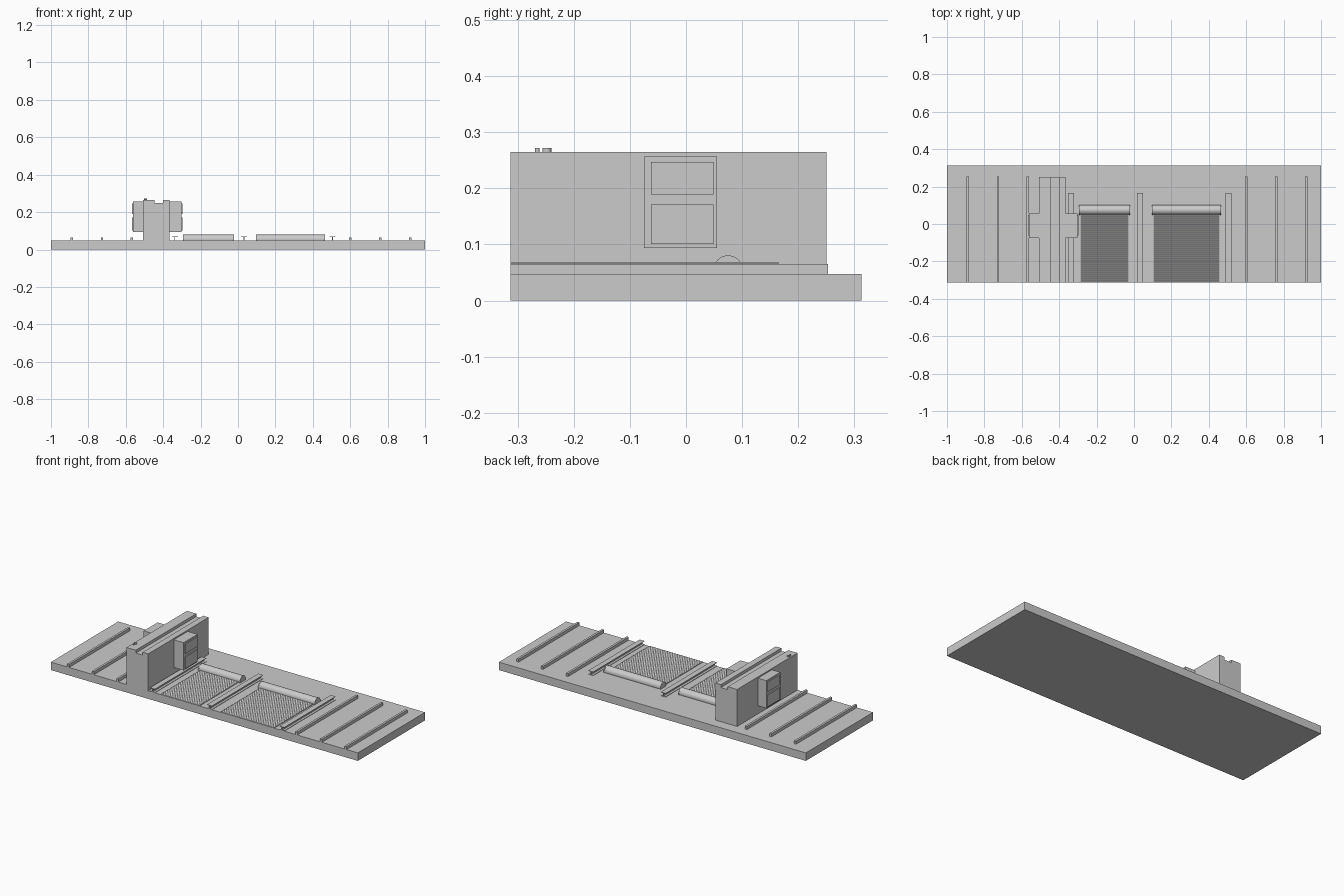
import bpy
import bmesh
import math

cube = bpy.data.objects.get("Cube")
if cube:
    bpy.data.objects.remove(cube, do_unlink=True)

grey = bpy.data.materials.new("plain grey")
grey.use_nodes = True
COLOUR = (0.6, 0.6, 0.6, 1)
grey.diffuse_color = COLOUR
grey.node_tree.nodes["Principled BSDF"].inputs["Base Color"].default_value = COLOUR

FRONT, DECK = -0.313, 0.047


def finish(name, bm):
    bmesh.ops.recalc_face_normals(bm, faces=bm.faces)
    mesh = bpy.data.meshes.new(name)
    bm.to_mesh(mesh)
    bm.free()
    mesh.materials.append(grey)
    ob = bpy.data.objects.new(name, mesh)
    bpy.context.collection.objects.link(ob)
    return ob


def box(name, x, y, z):
    bm = bmesh.new()
    bmesh.ops.create_cube(bm, size=1)
    for v in bm.verts:
        v.co = [r[0] if c < 0 else r[1] for c, r in zip(v.co, (x, y, z))]
    return finish(name, bm)


def extrude_y(name, profile, y0, y1):
    """Sweep an x-z outline along y."""
    bm = bmesh.new()
    face = bm.faces.new([bm.verts.new((x, y0, z)) for x, z in profile])
    new = bmesh.ops.extrude_face_region(bm, geom=[face])["geom"]
    bmesh.ops.translate(bm, vec=(0, y1 - y0, 0),
                        verts=[g for g in new if isinstance(g, bmesh.types.BMVert)])
    return finish(name, bm)


def cylinder(name, centre, radius, length, along_x=False, sides=32):
    bpy.ops.mesh.primitive_cylinder_add(
        vertices=sides, radius=radius, depth=length, location=centre,
        rotation=(0, math.pi / 2 if along_x else 0, 0))
    ob = bpy.context.object
    ob.name = name
    ob.data.materials.append(grey)
    bpy.ops.object.shade_smooth_by_angle()
    return ob


# Ground slab
box("base_slab", (-1, 1), (FRONT, 0.313), (0, DECK))

# Tall wall with a channel along its top
extrude_y("grooved_wall", [(-0.508, DECK), (-0.508, 0.265), (-0.447, 0.265),
                           (-0.447, 0.248), (-0.402, 0.248), (-0.402, 0.265),
                           (-0.366, 0.265), (-0.366, DECK)], FRONT, 0.25)

# Cabinets on both sides of the wall, each with two door panels
for side, inner, outer in (("right", -0.508, -0.562), ("left", -0.366, -0.302)):
    step = math.copysign(0.005, outer - inner)
    box(side + "_cabinet", sorted((inner, outer)), (-0.075, 0.055), (0.094, 0.257))
    for part, z in (("upper", (0.189, 0.247)), ("lower", (0.101, 0.171))):
        box(f"{side}_{part}_panel", sorted((outer, outer + step)), (-0.0625, 0.049), z)

# Small studs on the wall top
cylinder("small_stud", (-0.495, -0.265, 0.268), 0.004, 0.008, sides=12)
cylinder("large_stud", (-0.495, -0.248, 0.268), 0.008, 0.008, sides=16)

# Narrow rails at both ends
for i, x in enumerate((-0.888, -0.727, -0.567, 0.599, 0.76, 0.92)):
    box(f"rail_{i + 1}", (x - 0.0065, x + 0.0065), (FRONT, 0.253), (DECK, 0.065))

# I-beams beside the shutters
for i, x in enumerate((-0.338, 0.033, 0.505)):
    w, t, top = 0.016, 0.0025, 0.069
    half = [(w, DECK), (w, DECK + t), (t, DECK + t), (t, top - t), (w, top - t), (w, top)]
    outline = [(x + a, z) for a, z in half] + [(x - a, z) for a, z in reversed(half)]
    extrude_y(f"beam_{i + 1}", outline, FRONT, 0.165)

# Slatted shutters laid flat, with rolled ends
for side, x0, x1 in (("right", -0.283, -0.032), ("left", 0.107, 0.455)):
    box(side + "_shutter_sheet", (x0, x1), (-0.311, 0.074), (DECK, 0.049))
    bm = bmesh.new()
    pitch = 0.0107
    for k in range(36):
        y = -0.311 + k * pitch
        arc = [(y + pitch * (1 - math.cos(a)) / 2, 0.048 + 0.004 * math.sin(a))
               for a in (j * math.pi / 6 for j in range(7))]
        ends = [[bm.verts.new((x, p, z)) for p, z in arc] for x in (x0, x1)]
        for e in ends:
            bm.faces.new(e)
        for j in range(7):
            n = (j + 1) % 7
            bm.faces.new((ends[0][j], ends[0][n], ends[1][n], ends[1][j]))
    finish(side + "_shutter_slats", bm)
    mid = (x0 + x1) / 2
    cylinder(side + "_shutter_roll", (mid, 0.075, 0.054), 0.0255, x1 - x0 + 0.012, True)
    for end in (x0 - 0.008, x1 + 0.008):
        cylinder(side + "_roll_cap", (end, 0.075, 0.054), 0.0265, 0.006, True)
